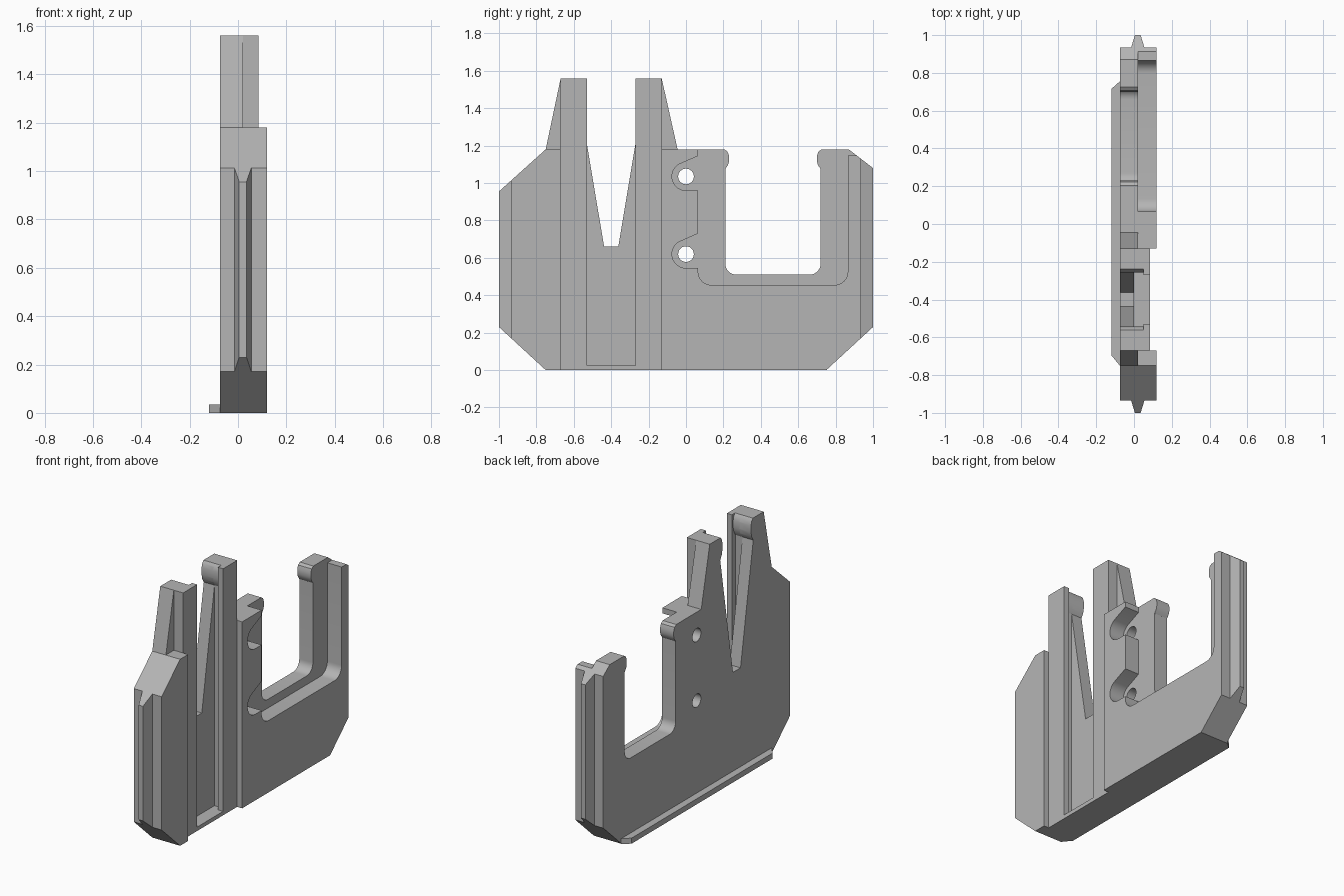
import bpy, bmesh
from math import cos, sin, radians
from mathutils import Vector

cube = bpy.data.objects.get("Cube")
if cube:
    bpy.data.objects.remove(cube, do_unlink=True)

grey = bpy.data.materials.new("plain_grey")
grey.use_nodes = True
grey.diffuse_color = (0.46, 0.46, 0.46, 1)
grey.node_tree.nodes["Principled BSDF"].inputs["Base Color"].default_value = (0.46, 0.46, 0.46, 1)


def prism(name, points, low, high, axis="X"):
    """Extrude a profile: (y, z) points along X, or (x, y) points along Z."""
    place = (lambda p, d: (d, *p)) if axis == "X" else (lambda p, d: (*p, d))
    bm = bmesh.new()
    face = bm.faces.new([bm.verts.new(place(p, low)) for p in points])
    new = bmesh.ops.extrude_face_region(bm, geom=[face])["geom"]
    shift = Vector(place((0, 0), high - low))
    bmesh.ops.translate(bm, vec=shift, verts=[g for g in new if isinstance(g, bmesh.types.BMVert)])
    bmesh.ops.recalc_face_normals(bm, faces=bm.faces)
    mesh = bpy.data.meshes.new(name)
    bm.to_mesh(mesh)
    bm.free()
    mesh.materials.append(grey)
    obj = bpy.data.objects.new(name, mesh)
    bpy.context.collection.objects.link(obj)
    return obj


def arc(y, z, r, start, end, steps=8):
    angles = [radians(start + (end - start) * i / steps) for i in range(steps + 1)]
    return [(y + r * cos(a), z + r * sin(a)) for a in angles]


def rect(y0, y1, z0, z1):
    return [(y0, z0), (y1, z0), (y1, z1), (y0, z1)]


def mirrored(points, centre):
    return points + [(2 * centre - y, z) for y, z in reversed(points)]


def activate(obj):
    bpy.ops.object.select_all(action="DESELECT")
    obj.select_set(True)
    bpy.context.view_layer.objects.active = obj


def cut(body, points, low, high, axis="X"):
    cutter = prism("cutter", points, low, high, axis)
    cutter.hide_render = True
    activate(body)
    mod = body.modifiers.new("cut", "BOOLEAN")
    mod.operation = "DIFFERENCE"
    mod.solver = "EXACT"
    mod.object = cutter
    bpy.ops.object.modifier_apply(modifier=mod.name)
    bpy.data.objects.remove(cutter, do_unlink=True)


# Plate outline with two tall prongs and a U-shaped opening with hooked tips
hook = [(0.205, 1.18), (0.222, 1.168), (0.23, 1.145), (0.23, 1.115), (0.224, 1.095), (0.21, 1.075)]
opening = mirrored(hook + arc(0.27, 0.57, 0.06, 180, 270), 0.465)
outline = [(-0.75, 0), (-1, 0.23), (-1, 0.955), (-0.75, 1.18), (-0.67, 1.56),
           (-0.13, 1.56), (-0.045, 1.18)] + opening + [
           (0.87, 1.18), (1, 1.08), (1, 0.23), (0.75, 0)]
body = prism("main_plate", outline, -0.075, 0.12)

# V notch and undercut slot, both narrowing at the rounded prong nubs
nub = [(-0.565, 1.42), (-0.55, 1.445), (-0.543, 1.475), (-0.543, 1.52), (-0.55, 1.545), (-0.57, 1.57), (-0.57, 1.7)]
cut(body, mirrored([(-0.438, 0.66)] + nub, -0.4), -0.2, 0.01)
cut(body, mirrored([(-0.565, 0.025)] + nub, -0.4), 0.0, 0.05)
cut(body, rect(-0.53, -0.27, 0.025, 1.7), 0.04, 0.3)

# Shallow channel and the thinner sloping flanks of the prongs
cut(body, rect(-0.67, -0.13, -0.1, 1.7), 0.085, 0.3)
cut(body, rect(-0.9, -0.67, 1.18, 1.7), 0.02, 0.3)
cut(body, rect(-0.13, 0.01, 1.18, 1.7), 0.02, 0.3)

# Stepped recess around the opening, with round pockets for the two holes
hole_heights = (1.035, 0.62)
recess = [(0.865, 1.4), (0.065, 1.4)]
for z in hole_heights:
    recess += [(0.065, z + 0.11)] + arc(0, z, 0.075, 117, 270, 12) + [(0.065, z - 0.075)]
recess += arc(0.135, 0.525, 0.07, 180, 270) + arc(0.795, 0.525, 0.07, 270, 360)
cut(body, recess, 0.02, 0.3)
cut(body, rect(0.85, 1.1, 1.147, 1.4), 0.02, 0.3)
for z in hole_heights:
    cut(body, arc(0, z, 0.042, 0, 345, 23), -0.3, 0.3)

# Tapered tongues along both end edges
for end in (-1, 1):
    for base, tip, outer in ((-0.015, 0.005, -0.3), (0.055, 0.035, 0.3)):
        sides = [(base, 0.935), (tip, 1.0), (tip, 1.1), (outer, 1.1), (outer, 0.935)]
        cut(body, [(x, end * y) for x, y in sides], -0.2, 1.8, "Z")

# Low foot strip with slanted ends
foot = prism("foot_strip", [(-0.075, -0.75), (-0.12, -0.695), (-0.12, 0.715), (-0.075, 0.755)], 0, 0.035, "Z")

for obj in (body, foot):
    activate(obj)
    bpy.ops.object.shade_smooth_by_angle(angle=radians(25))
